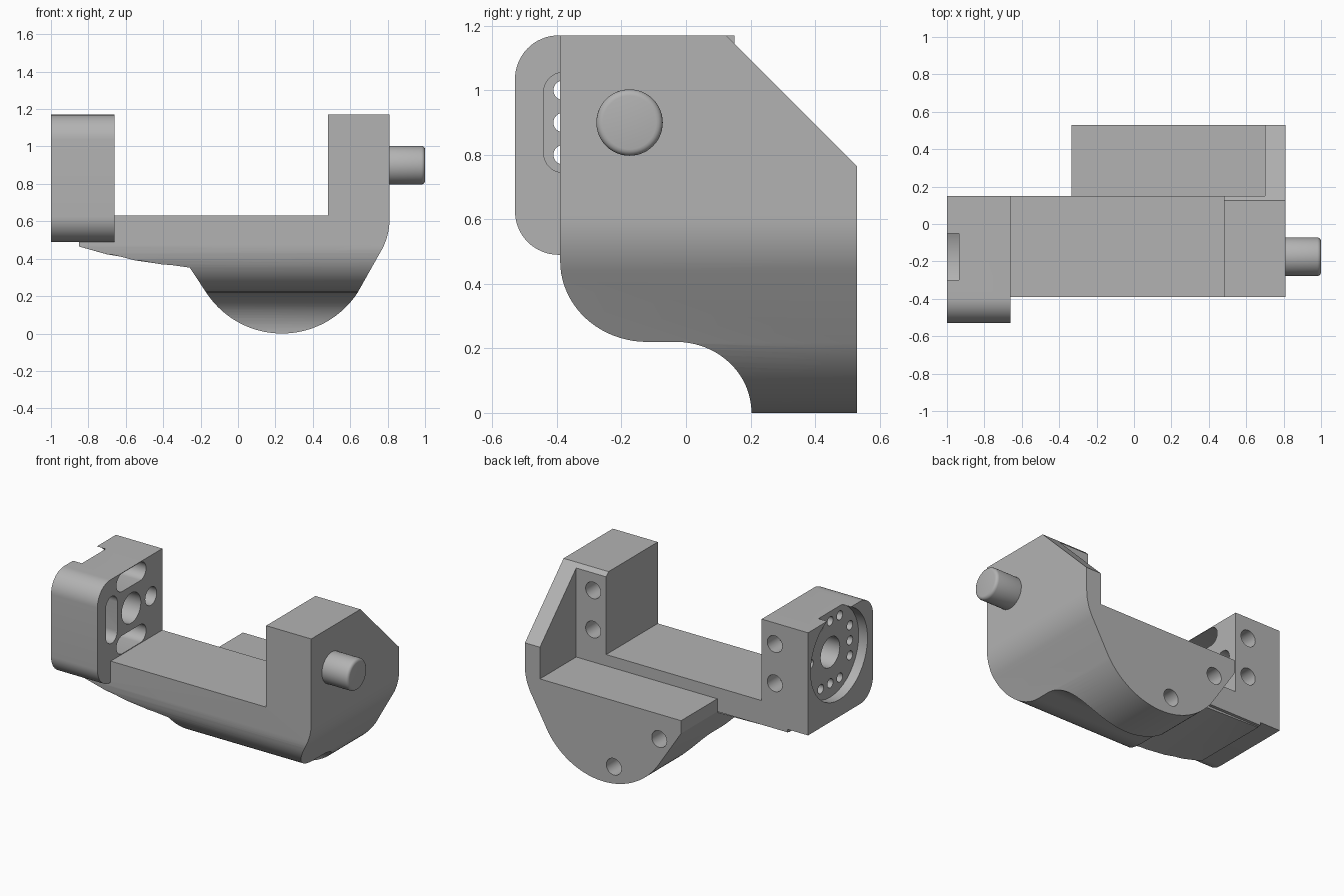
import bpy, bmesh
from math import sin, cos, pi, radians

cube = bpy.data.objects.get("Cube")
if cube:
    bpy.data.objects.remove(cube)

grey = bpy.data.materials.new("neutral grey")
grey.use_nodes = True
color = (0.45, 0.45, 0.45, 1)
grey.diffuse_color = color
grey.node_tree.nodes["Principled BSDF"].inputs["Base Color"].default_value = color


def arc(cx, cy, rx, ry, a0, a1, n=16):
    """Points on an elliptic arc, angles in degrees."""
    angles = [radians(a0 + (a1 - a0) * i / n) for i in range(n + 1)]
    return [(cx + rx * cos(a), cy + ry * sin(a)) for a in angles]


def circle(cx, cy, r, n=40):
    return arc(cx, cy, r, r, 0, 360, n)[:-1]


def slot(cx, cy, half, r, upright):
    """Outline of a slot with round ends."""
    if upright:
        return arc(cx, cy + half, r, r, 0, 180) + arc(cx, cy - half, r, r, 180, 360)
    return arc(cx + half, cy, r, r, -90, 90) + arc(cx - half, cy, r, r, 90, 270)


def prism(name, pts, axis, lo, hi, far=None):
    """Extrude an outline along x (outline in y,z) or y (outline in x,z)."""
    bm = bmesh.new()
    def ring(outline, d):
        return [bm.verts.new((d, a, b) if axis == "x" else (a, d, b)) for a, b in outline]
    near, away = ring(pts, lo), ring(far or pts, hi)
    bm.faces.new(near)
    bm.faces.new(away)
    for i in range(len(pts)):
        j = (i + 1) % len(pts)
        bm.faces.new((near[i], near[j], away[j], away[i]))
    bmesh.ops.recalc_face_normals(bm, faces=bm.faces)
    mesh = bpy.data.meshes.new(name)
    bm.to_mesh(mesh)
    bm.free()
    mesh.materials.append(grey)
    obj = bpy.data.objects.new(name, mesh)
    bpy.context.collection.objects.link(obj)
    return obj


def activate(obj):
    bpy.ops.object.select_all(action="DESELECT")
    obj.select_set(True)
    bpy.context.view_layer.objects.active = obj


def combine(obj, other, operation="DIFFERENCE"):
    """Apply a boolean and discard the helper."""
    mod = obj.modifiers.new("cut", "BOOLEAN")
    mod.operation, mod.solver, mod.object = operation, "EXACT", other
    activate(obj)
    bpy.ops.object.modifier_apply(modifier=mod.name)
    bpy.data.objects.remove(other)


def drill(obj, axis, a, b, r, lo, hi):
    combine(obj, prism("drill", circle(a, b, r), axis, lo, hi))


# Cradle: rounded belly with a low ledge and a thin end wall
belly = ([(0.70, 0.555), (-0.335, 0.555), (-0.335, 0.47)]
         + arc(0.235, 0.484, 0.484, 0.484, 213.5, 326.5, 40)
         + arc(0.47, 0.61, 0.34, 0.34, -32, 0, 10)
         + [(0.81, 1.4), (0.70, 1.4)])
body = prism("cradle_body", belly, "y", -0.6, 0.6)

# Cross bar with the right upright
bar = [(-0.85, 0.47), (0.72, 0.47), (0.72, 0.6), (0.81, 0.64),
       (0.81, 1.4), (0.48, 1.4), (0.48, 0.63), (-0.85, 0.63)]
combine(body, prism("bar", bar, "y", -0.6, 0.15), "UNION")

# Curved web under the bar, fading out toward the back
lip = [(-0.85, 0.465), (-0.7, 0.415), (-0.55, 0.375), (-0.4, 0.345),
       (-0.24, 0.32), (-0.1, 0.315)]
cap = [(-0.1, 0.5), (-0.84, 0.5)]
faded = [(x, 0.465 - 0.1 * (0.465 - z)) for x, z in lip]
combine(body, prism("web", lip + cap, "y", -0.5, 0.13, faded + cap), "UNION")

# Side outline trims the front curve, the belly step and the back chamfer
side = ([(-0.39, 1.17), (-0.39, 0.47)]
        + arc(-0.12, 0.47, 0.27, 0.25, 180, 270, 20)[1:]
        + arc(-0.03, 0, 0.233, 0.22, 90, 0, 20)
        + [(0.203, -0.1), (0.53, -0.1), (0.53, 0.765), (0.125, 1.17)])
combine(body, prism("side", side, "x", -1.2, 1.2), "INTERSECT")

# Bolt holes in the back of the cradle
for x, z in ((-0.175, 0.39), (0.158, 0.118)):
    drill(body, "y", x, z, 0.055, 0.33, 0.7)
for z in (0.77, 1.03):
    drill(body, "y", 0.576, z, 0.055, -0.05, 0.151)

# Left mounting block, rounded at the front
AY, AZ = -0.175, 0.9
block_outline = ([(0.15, 0.49), (0.15, 1.17)]
                 + arc(-0.395, 1.035, 0.135, 0.135, 90, 180)
                 + arc(-0.395, 0.625, 0.135, 0.135, 180, 270))
block = prism("mounting_block", block_outline, "x", -1, -0.66)

# Disc recess, slots and through holes
drill(block, "x", AY, AZ, 0.298, -1.1, -0.935)
drill(block, "x", AY, AZ, 0.1, -1.1, -0.5)
OFF = 0.206
for dy, dz in ((-1, 0), (0, 1), (0, -1)):
    cy, cz = AY + dy * OFF, AZ + dz * OFF
    combine(block, prism("slot", slot(cy, cz, 0.095, 0.06, dz == 0), "x", -0.83, -0.5))
    for step in (-0.1, 0, 0.1):
        drill(block, "x", cy + step * abs(dz), cz + step * abs(dy), 0.03, -1.1, -0.7)
drill(block, "x", AY + OFF, AZ, 0.06, -0.83, -0.5)
drill(block, "x", AY + OFF, AZ, 0.03, -1.1, -0.7)
for z in (0.77, 1.03):
    drill(block, "y", -0.756, z, 0.055, 0.03, 0.3)

# Pivot pin with a rounded end
pin = prism("pivot_pin", circle(AY, AZ, 0.103, 48), "x", 0.78, 1)
bevel = pin.modifiers.new("round", "BEVEL")
bevel.width, bevel.segments, bevel.limit_method = 0.02, 4, "ANGLE"
activate(pin)
bpy.ops.object.modifier_apply(modifier=bevel.name)

for obj in (body, block, pin):
    activate(obj)
    bpy.ops.object.shade_smooth_by_angle(angle=radians(25))
